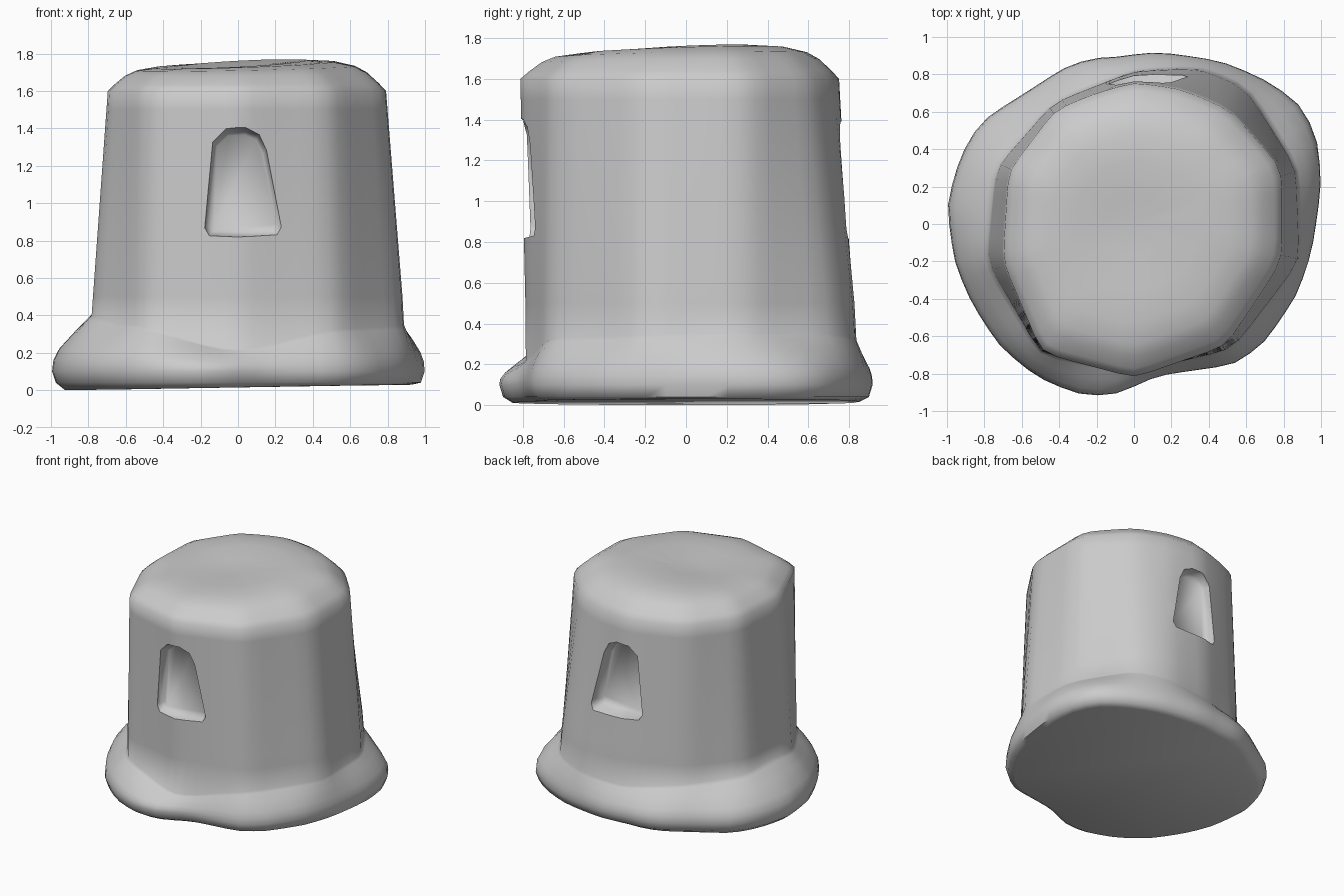
import bpy, bmesh, math
from mathutils import Vector

cube = bpy.data.objects.get("Cube")
if cube:
    bpy.data.objects.remove(cube, do_unlink=True)

SIDES = 60

# Plan outlines: foot of the skirt, lower wall, upper wall
FOOT = [(-1, .1), (-.93, .36), (-.82, .55), (-.58, .7), (-.35, .85), (-.2, .89), (-.05, .89),
        (.05, .92), (.2, .91), (.47, .87), (.7, .77), (.88, .65), (.98, .47), (1, .2),
        (.95, -.15), (.87, -.38), (.7, -.63), (.54, -.75), (.12, -.81), (-.09, -.91),
        (-.27, -.92), (-.52, -.82), (-.72, -.65), (-.87, -.42), (-.96, -.2)]
LOWER = [(-.79, -.2), (-.74, .3), (-.43, .65), (0, .82), (.35, .84), (.6, .74), (.87, .3),
         (.89, -.2), (.53, -.67), (0, -.79), (-.5, -.69)]
UPPER = [(-.7, -.2), (-.67, .28), (-.42, .61), (-.2, .7), (0, .755), (.25, .72), (.51, .61),
         (.79, .3), (.79, -.2), (.49, -.65), (0, -.82), (-.49, -.69)]
# Height where skirt meets wall, every 45 degrees
JOIN = [.35, .35, .3, .36, .41, .35, .22, .33]


def radii(outline):
    """Distance to the outline in each direction, with corners lightly rounded."""
    result = []
    for i in range(SIDES):
        a = math.tau * i / SIDES
        d = Vector((math.cos(a), math.sin(a)))
        best = 0
        for j, p in enumerate(outline):
            p = Vector(p)
            e = Vector(outline[j - 1]) - p
            den = d.x * e.y - d.y * e.x
            if abs(den) < 1e-9:
                continue
            r = (p.x * e.y - p.y * e.x) / den
            s = (p.x * d.y - p.y * d.x) / den
            if r > 0 and -1e-6 <= s <= 1 + 1e-6:
                best = max(best, r)
        result.append(best)
    return [(result[i - 1] + 4 * result[i] + result[(i + 1) % SIDES]) / 6
            for i in range(SIDES)]


def make_object(name, bm):
    bmesh.ops.recalc_face_normals(bm, faces=bm.faces)
    mesh = bpy.data.meshes.new(name)
    bm.to_mesh(mesh)
    bm.free()
    obj = bpy.data.objects.new(name, mesh)
    bpy.context.collection.objects.link(obj)
    return obj


def loft(bm, rings):
    """Skin a stack of rings and return them as vertices."""
    loops = [[bm.verts.new(p) for p in ring] for ring in rings]
    for a, b in zip(loops, loops[1:]):
        n = len(a)
        for i in range(n):
            k = (i + 1) % n
            bm.faces.new((a[i], a[k], b[k], b[i]))
    return loops


foot, lower, upper = radii(FOOT), radii(LOWER), radii(UPPER)


def ring(fn):
    points = []
    for i in range(SIDES):
        a = math.tau * i / SIDES
        r, z = fn(i)
        points.append((r * math.cos(a), r * math.sin(a), z))
    return points


def join_height(i):
    k, f = divmod(i * 8 / SIDES, 1)
    f = f * f * (3 - 2 * f)
    return JOIN[int(k)] * (1 - f) + JOIN[(int(k) + 1) % 8] * f


def skirt(f, s):
    return ring(lambda i: (lower[i] + (foot[i] - lower[i]) * f, .1 + (join_height(i) - .1) * s))


def wall(z):
    t = (z - .4) / 1.2
    return ring(lambda i: (lower[i] + (upper[i] - lower[i]) * t, z))


def crown(f, z):
    def point(i):
        a = math.tau * i / SIDES
        tilt = f * (1 - f) * .12 * (.6 * math.cos(a) + .55 * math.sin(a))
        return upper[i] * f, z + tilt
    return ring(point)


# Tower: flared skirt, tapering wall and rounded top
rings = [ring(lambda i: (foot[i] * .93, .015 + .015 * math.cos(math.tau * i / SIDES))),
         ring(lambda i: (foot[i] * .98, .04))]
rings += [skirt(f, s) for f, s in ((1, 0), (.97, .2), (.83, .4), (.45, .7), (.12, .92), (0, 1))]
rings += [wall(.5 + .1 * k) for k in range(12)]
rings += [crown(f, z) for f, z in ((.95, 1.638), (.87, 1.69), (.79, 1.72), (.65, 1.74),
                                   (.45, 1.745), (.2, 1.73))]
bm = bmesh.new()
loops = loft(bm, rings)
bm.faces.new(loops[0])
tip = bm.verts.new((0, 0, 1.725))
for i in range(SIDES):
    bm.faces.new((loops[-1][i], loops[-1][(i + 1) % SIDES], tip))
tower = make_object("sand_tower", bm)

# Arched window recesses, flared outward, front and back
ARCH = [(-.16, .83), (.2, .83), (.225, .87), (.14, 1.28), (.1, 1.36), (.03, 1.39), (-.07, 1.385),
        (-.14, 1.32), (-.185, .87)]


def window_cutter(name, side, shift, floor):
    bm = bmesh.new()
    layers = []
    for depth, scale in ((floor, .88), (floor + .03, .98), (.79, 1.05), (.9, 1.25)):
        layers.append([(shift + x * scale, side * depth, 1.1 + (z - 1.1) * (1 + (scale - 1) * .7))
                       for x, z in ARCH])
    loops = loft(bm, layers)
    bm.faces.new(loops[0])
    bm.faces.new(loops[-1])
    cutter = make_object(name, bm)
    cutter.hide_render = True
    return cutter


bpy.context.view_layer.objects.active = tower
tower.select_set(True)
for name, side, shift, floor in (("front_window_cutter", -1, .01, .705),
                                 ("back_window_cutter", 1, .05, .67)):
    cutter = window_cutter(name, side, shift, floor)
    cut = tower.modifiers.new(name, 'BOOLEAN')
    cut.operation = 'DIFFERENCE'
    cut.solver = 'EXACT'
    cut.object = cutter
    bpy.ops.object.modifier_apply(modifier=cut.name)
    bpy.data.objects.remove(cutter, do_unlink=True)

# One plain grey
grey = bpy.data.materials.new("plain_grey")
grey.use_nodes = True
colour = (.6, .6, .6, 1)
grey.diffuse_color = colour
grey.node_tree.nodes["Principled BSDF"].inputs["Base Color"].default_value = colour
tower.data.materials.clear()
tower.data.materials.append(grey)
for poly in tower.data.polygons:
    poly.material_index = 0

bpy.ops.object.select_all(action='DESELECT')
tower.select_set(True)
bpy.context.view_layer.objects.active = tower
bpy.ops.object.shade_smooth_by_angle(angle=math.radians(60))
